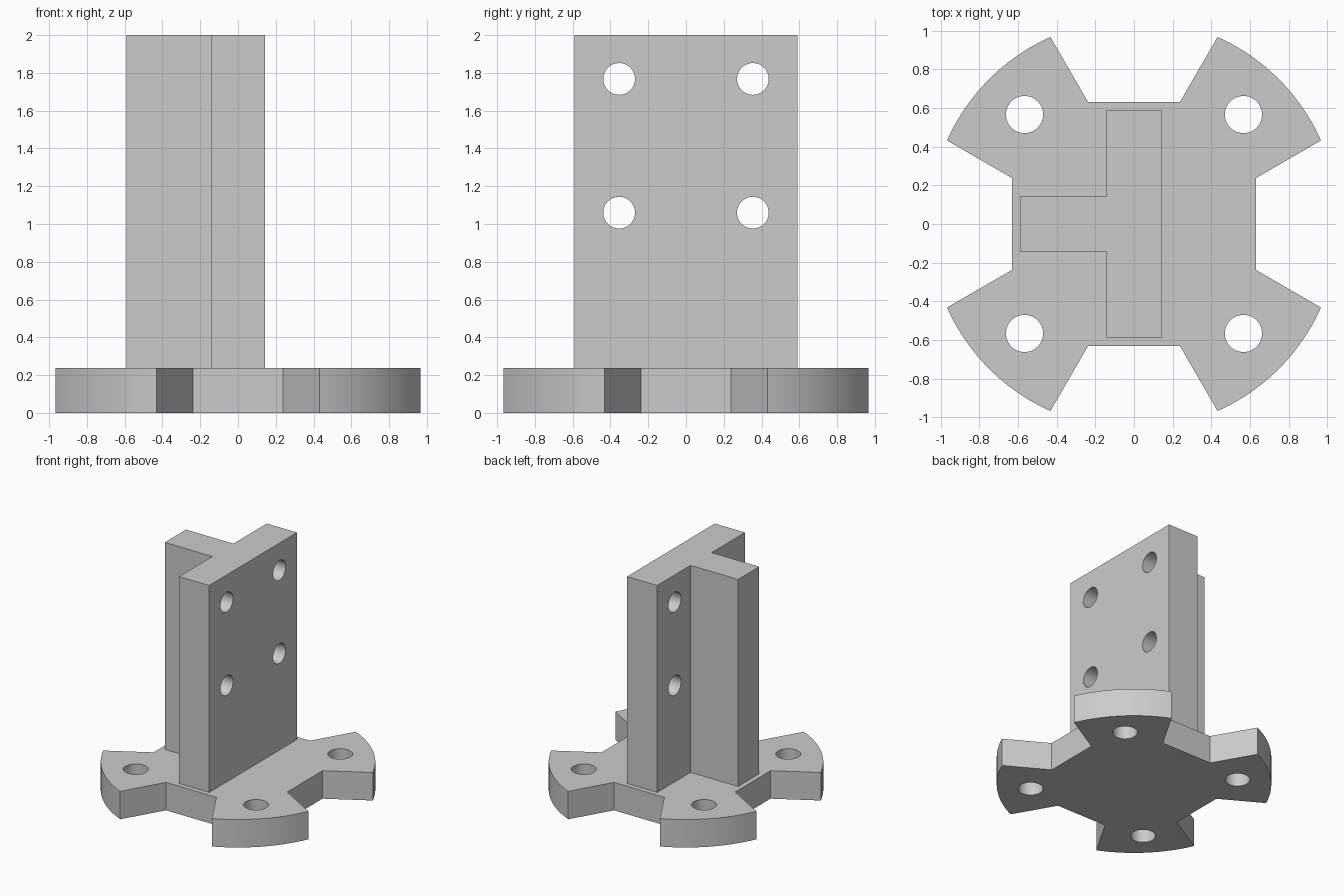
import bpy, bmesh, math
from mathutils import Matrix, Vector

cube = bpy.data.objects.get("Cube")
if cube:
    bpy.data.objects.remove(cube, do_unlink=True)

grey = bpy.data.materials.new("light_grey")
grey.use_nodes = True
grey.diffuse_color = (0.6, 0.6, 0.6, 1)
grey.node_tree.nodes["Principled BSDF"].inputs["Base Color"].default_value = (0.6, 0.6, 0.6, 1)

PLATE_TOP, HEIGHT = 0.238, 2.0


def prism(name, outline, bottom, top):
    """Extrude a flat outline straight up."""
    bm = bmesh.new()
    face = bm.faces.new([bm.verts.new((x, y, bottom)) for x, y in outline])
    grown = bmesh.ops.extrude_face_region(bm, geom=[face])["geom"]
    verts = [g for g in grown if isinstance(g, bmesh.types.BMVert)]
    bmesh.ops.translate(bm, verts=verts, vec=(0, 0, top - bottom))
    bmesh.ops.recalc_face_normals(bm, faces=bm.faces)
    mesh = bpy.data.meshes.new(name)
    bm.to_mesh(mesh)
    bm.free()
    mesh.materials.append(grey)
    obj = bpy.data.objects.new(name, mesh)
    bpy.context.collection.objects.link(obj)
    return obj


def drill(obj, centres, radius, rotation):
    """Cut round through-holes, then smooth only the curved walls."""
    bm = bmesh.new()
    for c in centres:
        bmesh.ops.create_cone(bm, cap_ends=True, segments=48, radius1=radius, radius2=radius,
                              depth=0.8, matrix=Matrix.Translation(c) @ rotation)
    mesh = bpy.data.meshes.new("hole_cutter")
    bm.to_mesh(mesh)
    bm.free()
    mesh.materials.append(grey)
    cutter = bpy.data.objects.new("hole_cutter", mesh)
    cutter.hide_render = True
    bpy.context.collection.objects.link(cutter)
    mod = obj.modifiers.new("holes", 'BOOLEAN')
    mod.operation, mod.solver, mod.object = 'DIFFERENCE', 'EXACT', cutter
    bpy.ops.object.select_all(action='DESELECT')
    obj.select_set(True)
    bpy.context.view_layer.objects.active = obj
    bpy.ops.object.modifier_apply(modifier=mod.name)
    bpy.data.objects.remove(cutter, do_unlink=True)
    bpy.ops.object.shade_smooth_by_angle(angle=math.radians(25))


# Base plate: four fan-shaped lugs joined by straight notches
radius = math.hypot(0.967, 0.432)
start = math.atan2(0.432, 0.967)
sweep = math.pi / 2 - 2 * start
steps = 24
lug = [Vector((0.63, 0.237))]
lug += [Vector((radius * math.cos(start + sweep * i / steps),
                radius * math.sin(start + sweep * i / steps))) for i in range(steps + 1)]
lug.append(Vector((0.237, 0.63)))
outline = [Matrix.Rotation(q * math.pi / 2, 2) @ p for q in range(4) for p in lug]
base = prism("base_plate", outline, 0, PLATE_TOP)
drill(base, [(x, y, PLATE_TOP / 2) for x in (-0.566, 0.566) for y in (-0.566, 0.566)],
      0.096, Matrix.Identity(4))

# Upright T-section post: wide flange with a web towards -x
half, web, reach = 0.142, 0.142, 0.59
tee = [(half, -reach), (half, reach), (-half, reach), (-half, web),
       (-reach, web), (-reach, -web), (-half, -web), (-half, -reach)]
post = prism("t_post", tee, PLATE_TOP, HEIGHT)
drill(post, [(0, y, z) for y in (-0.354, 0.354) for z in (1.06, 1.768)],
      0.084, Matrix.Rotation(math.pi / 2, 4, 'Y'))
